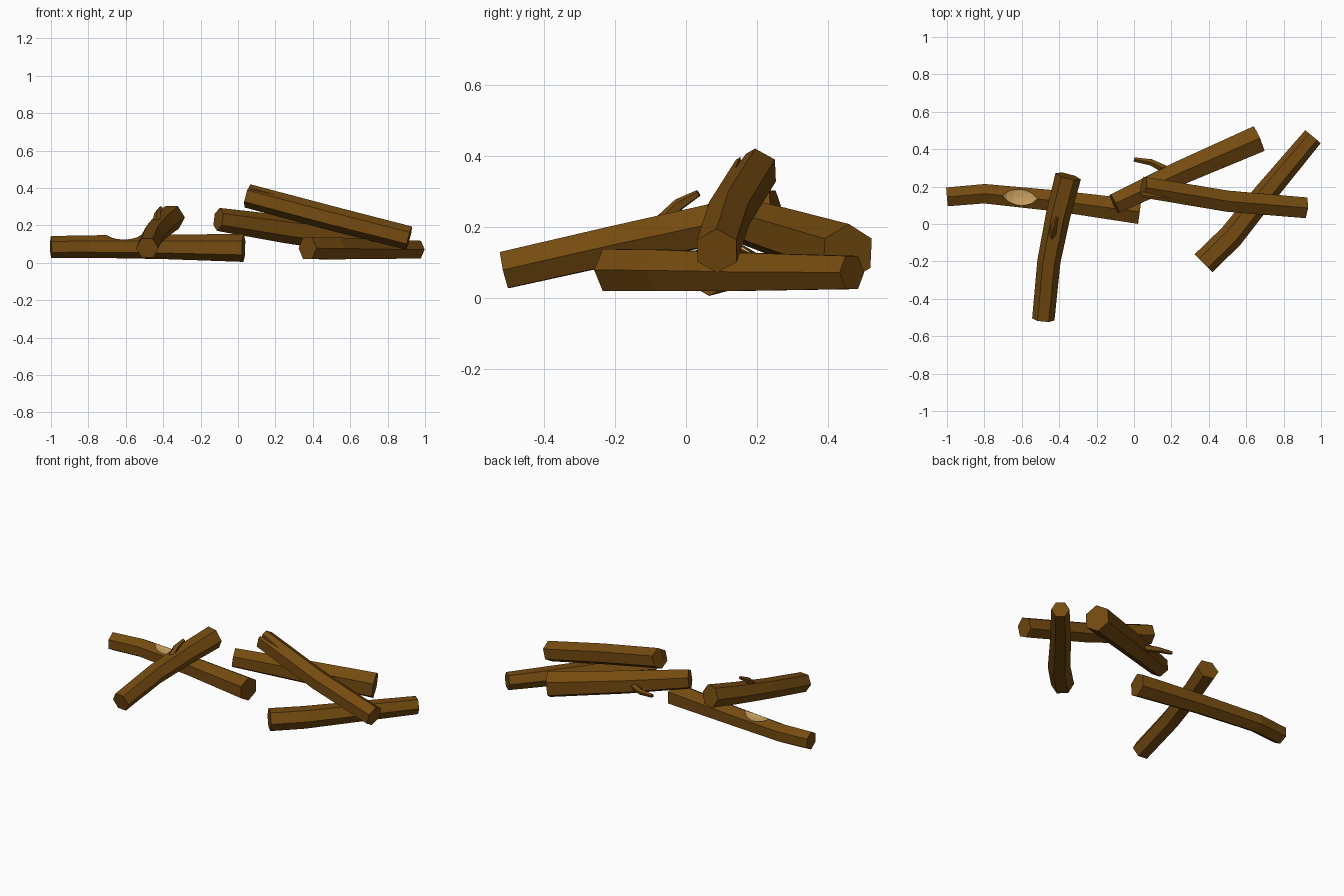
import bpy, bmesh, math
from mathutils import Vector

if "Cube" in bpy.data.objects:
    bpy.data.objects.remove(bpy.data.objects["Cube"])


def material(name, rgb):
    m = bpy.data.materials.new(name)
    m.diffuse_color = (*rgb, 1)
    m.use_nodes = True
    m.node_tree.nodes["Principled BSDF"].inputs["Base Color"].default_value = m.diffuse_color
    return m


BARK = material("bark brown", (0.175, 0.07, 0.005))
WOOD = material("bare wood", (0.60, 0.37, 0.12))


def finish(name, bm, index=0):
    bmesh.ops.recalc_face_normals(bm, faces=bm.faces)
    for f in bm.faces:
        f.material_index = index
    me = bpy.data.meshes.new(name)
    bm.to_mesh(me)
    bm.free()
    me.materials.append(BARK)
    me.materials.append(WOOD)
    ob = bpy.data.objects.new(name, me)
    bpy.context.collection.objects.link(ob)
    return ob


def log(name, path, turn=0, sides=6):
    """Bent tapered prism; path holds (x, y, z, radius), turn 0 puts an edge on top."""
    bm = bmesh.new()
    pts = [Vector(p[:3]) for p in path]
    rings = []
    for i, p in enumerate(pts):
        t = (pts[min(i + 1, len(pts) - 1)] - pts[max(i - 1, 0)]).normalized()
        side = t.cross(Vector((0, 0, 1))).normalized()
        up = side.cross(t)
        ring = []
        for k in range(sides):
            a = math.radians(turn) + math.tau * k / sides
            ring.append(bm.verts.new(p + path[i][3] * (up * math.cos(a) + side * math.sin(a))))
        rings.append(ring)
    for a, b in zip(rings, rings[1:]):
        for k in range(sides):
            n = (k + 1) % sides
            bm.faces.new((a[k], a[n], b[n], b[k]))
    bm.faces.new(rings[0])
    bm.faces.new(rings[-1])
    return finish(name, bm)


def carve(ob, cutter):
    mod = ob.modifiers.new("carve", 'BOOLEAN')
    mod.operation = 'DIFFERENCE'
    mod.solver = 'EXACT'
    mod.object = cutter
    bpy.context.view_layer.objects.active = ob
    bpy.ops.object.modifier_apply(modifier=mod.name)
    bpy.data.objects.remove(cutter)


# Five logs
left_log = log("left_base_log", [(-1, .145, .085, .058), (-.8, .162, .087, .06),
                                 (-.4, .122, .085, .065), (.03, .065, .08, .075)])
log("left_crossing_log", [(-.485, -.51, .078, .06), (-.455, -.2, .148, .062),
                          (-.405, .05, .2, .066), (-.352, .255, .243, .07)], 30)
log("back_log", [(-.105, .108, .232, .062), (.25, .275, .18, .074), (.665, .455, .125, .083)])
top_log = log("top_log", [(.05, .197, .358, .064), (.5, .122, .238, .065), (.915, .087, .132, .064)])
log("right_base_log", [(.372, -.21, .078, .068), (.52, -.065, .077, .067),
                       (.7, .16, .073, .062), (.957, .467, .071, .054)], 30)

# Twigs
log("left_twig", [(-.437, -.065, .215, .022), (-.43, -.02, .262, .018), (-.412, .035, .294, .01)], 0, 5)
log("back_twig", [(.2, .275, .18, .024), (.09, .33, .18, .018), (0, .345, .185, .012)], 0, 5)

# Scooped patch of bare wood
bm = bmesh.new()
bmesh.ops.create_uvsphere(bm, u_segments=16, v_segments=10, radius=1)
bmesh.ops.scale(bm, vec=(.12, .12, .08), verts=bm.verts)
bmesh.ops.translate(bm, vec=(-.61, .143, .198), verts=bm.verts)
carve(left_log, finish("scoop_cutter", bm, 1))

# Split in the raised end of the top log
bm = bmesh.new()
lower, upper = [[bm.verts.new(v) for v in ((.0, .182, z), (.0, .16, z), (.2, .137, z - .05))]
                for z in (.36, .5)]
bm.faces.new(lower)
bm.faces.new(upper)
for k in range(3):
    n = (k + 1) % 3
    bm.faces.new((lower[k], lower[n], upper[n], upper[k]))
carve(top_log, finish("split_cutter", bm))
